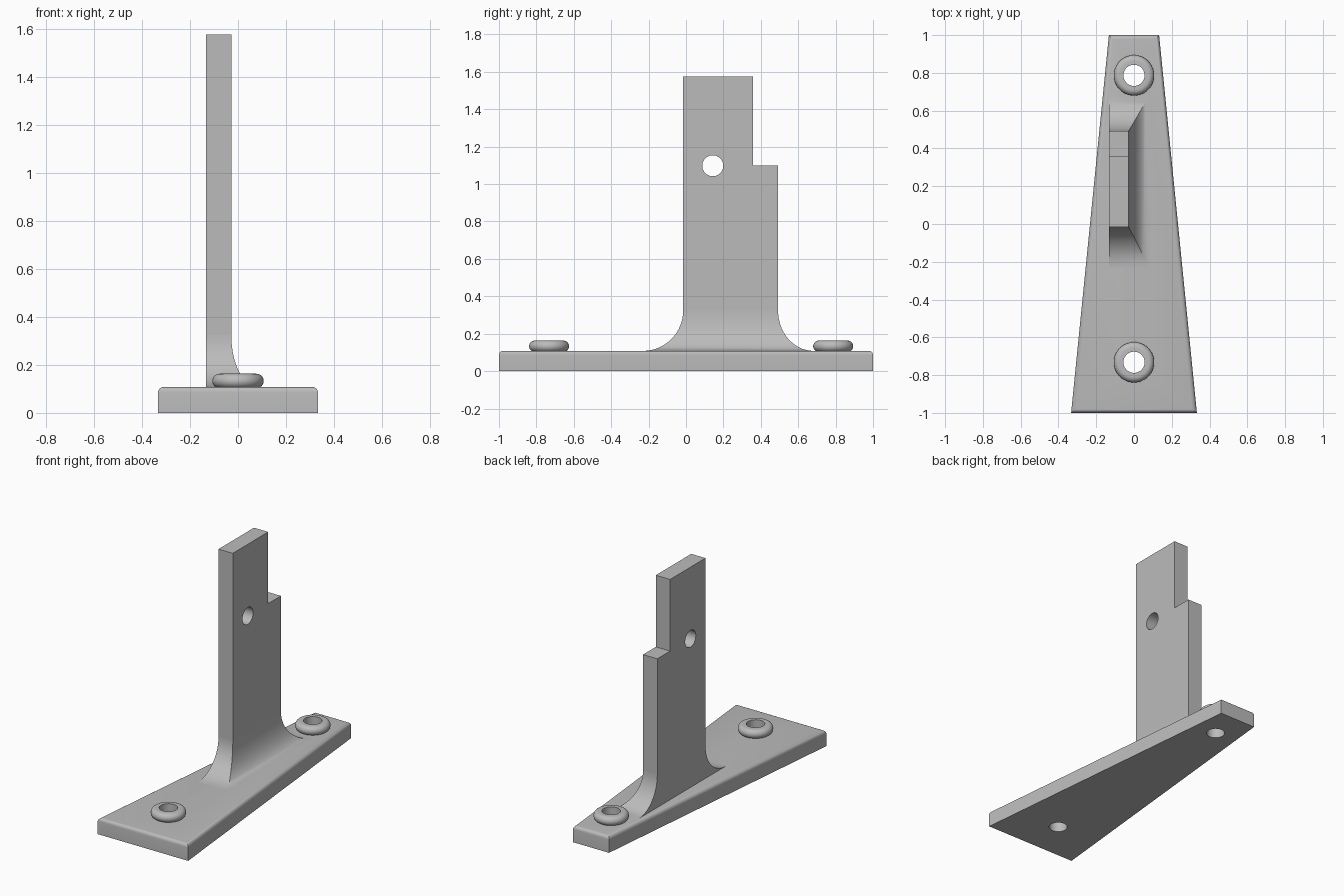
import bpy, bmesh
from math import sin, cos, pi, radians

cube = bpy.data.objects.get("Cube")
if cube:
    bpy.data.objects.remove(cube, do_unlink=True)

grey = bpy.data.materials.new("plain grey")
grey.use_nodes = True
grey.diffuse_color = (0.5, 0.5, 0.5, 1)
grey.node_tree.nodes["Principled BSDF"].inputs["Base Color"].default_value = (0.5, 0.5, 0.5, 1)

BASE_TOP = 0.108
HOLE_R = 0.056
BOSS_Y = (-0.732, 0.787)


def finish(bm, name):
    bmesh.ops.recalc_face_normals(bm, faces=bm.faces)
    mesh = bpy.data.meshes.new(name)
    bm.to_mesh(mesh)
    bm.free()
    obj = bpy.data.objects.new(name, mesh)
    bpy.context.collection.objects.link(obj)
    mesh.materials.append(grey)
    return obj


def loft(name, loops, closed=False):
    """Skin a list of equal-length loops, capped unless closed."""
    bm = bmesh.new()
    rings = [[bm.verts.new(p) for p in loop] for loop in loops]
    pairs = list(zip(rings, rings[1:]))
    if closed:
        pairs.append((rings[-1], rings[0]))
    else:
        bm.faces.new(rings[0])
        bm.faces.new(rings[-1])
    for a, b in pairs:
        n = len(a)
        for i in range(n):
            j = (i + 1) % n
            bm.faces.new((a[i], a[j], b[j], b[i]))
    return finish(bm, name)


def cut_hole(obj, location, axis):
    """Drill a round hole through obj along z or x."""
    turn = (0, pi / 2, 0) if axis == "x" else (0, 0, 0)
    bpy.ops.mesh.primitive_cylinder_add(vertices=48, radius=HOLE_R, depth=0.6,
                                        location=location, rotation=turn)
    cutter = bpy.context.object
    cutter.name = "hole_cutter"
    cutter.hide_render = True
    mod = obj.modifiers.new("hole", "BOOLEAN")
    mod.operation = "DIFFERENCE"
    mod.solver = "EXACT"
    mod.object = cutter
    bpy.context.view_layer.objects.active = obj
    bpy.ops.object.modifier_apply(modifier=mod.name)
    bpy.data.objects.remove(cutter, do_unlink=True)


def smooth(obj, angle=30):
    bpy.ops.object.select_all(action="DESELECT")
    obj.select_set(True)
    bpy.context.view_layer.objects.active = obj
    bpy.ops.object.shade_smooth_by_angle(angle=radians(angle))


# Tapered base with rounded top rim
outline = [(-0.333, -1), (0.333, -1), (0.133, 1), (-0.133, 1)]
base = loft("base_plate", [[(x, y, z) for x, y in outline] for z in (0, BASE_TOP)])
bm = bmesh.new()
bm.from_mesh(base.data)
rim = [e for e in bm.edges if all(v.co.z > 0.1 for v in e.verts)]
bmesh.ops.bevel(bm, geom=rim, offset=0.022, segments=5, profile=0.5, affect="EDGES")
bm.to_mesh(base.data)
bm.free()
for y in BOSS_Y:
    cut_hole(base, (0, y, 0), "z")
smooth(base)

# Stepped upright plate
X0, X1, Y0, Y1 = -0.133, -0.028, -0.015, 0.492
FLARE_TOP = 0.325
profile = [(Y0, FLARE_TOP), (Y1, FLARE_TOP), (Y1, 1.098), (0.358, 1.098),
           (0.358, 1.575), (Y0, 1.575)]
upright = loft("upright_plate", [[(x, y, z) for y, z in profile] for x in (X0, X1)])
cut_hole(upright, (-0.08, 0.143, 1.098), "x")
smooth(upright)

# Concave flared foot, flat on its -x side
loops = []
steps = 16
for i in range(steps + 1):
    a = i / steps * pi / 2
    s = 1 - cos(a)
    z = FLARE_TOP - (FLARE_TOP - BASE_TOP) * sin(a)
    xr, ya, yb = X1 + 0.11 * s, Y0 - 0.215 * s, Y1 + 0.19 * s
    loops.append([(X0, ya, z), (xr, ya, z), (xr, yb, z), (X0, yb, z)])
smooth(loft("flared_foot", loops))

# Rounded ring bosses around the base holes
R, TOP, ROUND = 0.107, 0.163, 0.03
section = [(HOLE_R, BASE_TOP), (HOLE_R, TOP)]
section += [(R - ROUND + ROUND * sin(i * pi / 16), TOP - ROUND + ROUND * cos(i * pi / 16))
            for i in range(14)]
section.append((R - 0.012, BASE_TOP))
for name, cy in zip(("front_boss", "back_boss"), BOSS_Y):
    rings = [[(r * cos(k * pi / 24), cy + r * sin(k * pi / 24), z) for r, z in section]
             for k in range(48)]
    smooth(loft(name, rings, closed=True), 40)
